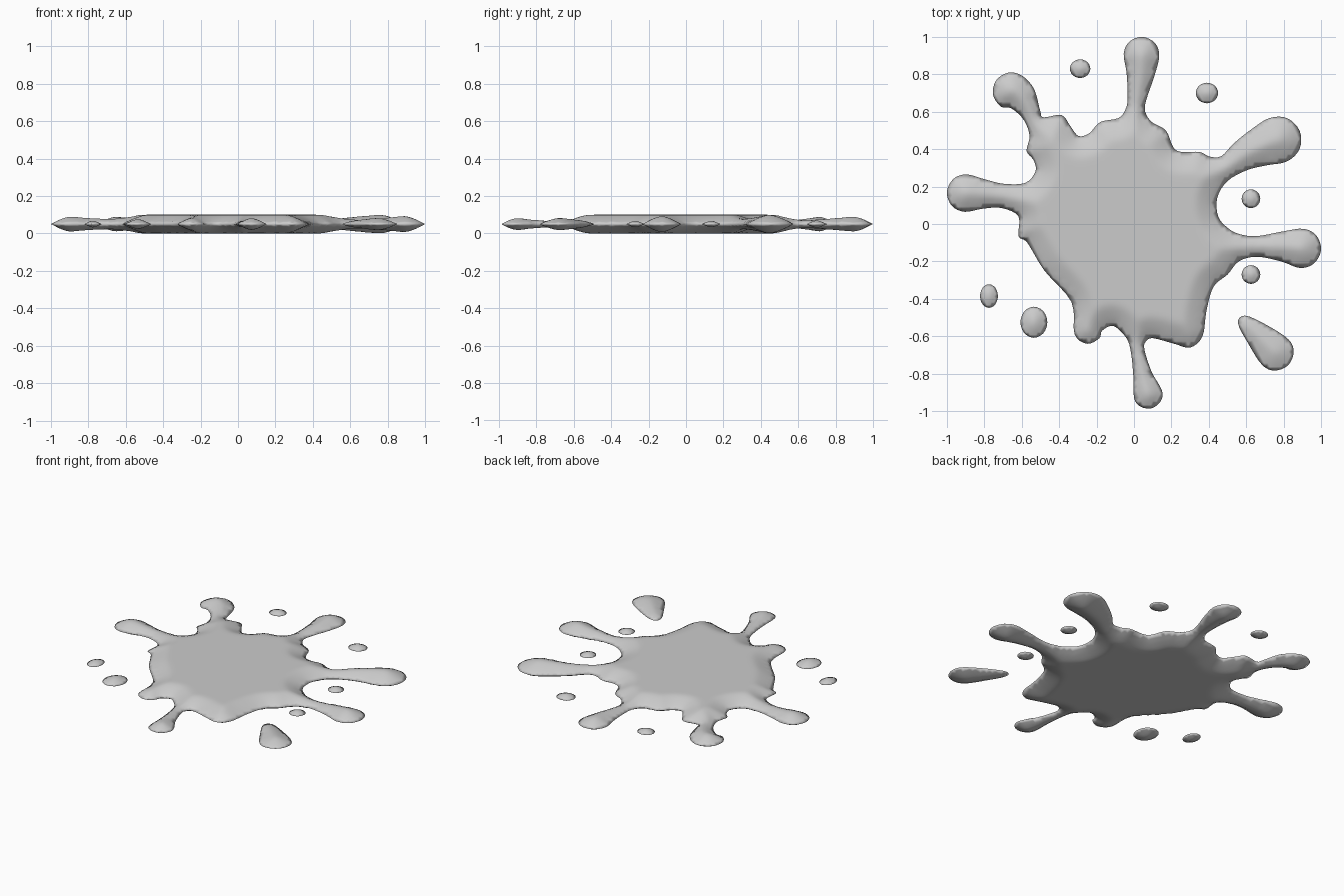
import bpy, bmesh, math
from mathutils import Vector, kdtree
from mathutils.geometry import delaunay_2d_cdt

if "Cube" in bpy.data.objects:
    bpy.data.objects.remove(bpy.data.objects["Cube"])

MID = 0.05      # height of the rim line
THICK = 0.05    # half thickness of the puddle
EDGE = 0.11     # width over which the edge rounds off


def finger(spine):
    """Outline of a finger: out along its left side, round the tip, back on the right."""
    pts = [Vector(s[:2]) for s in spine]
    left, right = [], []
    for i, s in enumerate(spine):
        d = (pts[min(i + 1, len(pts) - 1)] - pts[max(i - 1, 0)]).normalized()
        side = Vector((-d.y, d.x)) * s[2]
        left.append(pts[i] + side)
        right.append(pts[i] - side)
    ang, r = math.atan2(d.y, d.x), spine[-1][2]
    cap = [pts[-1] + r * Vector((math.cos(ang + a), math.sin(ang + a))) for a in (0.8, 0, -0.8)]
    return left + cap + right[::-1]


def spline(p, steps):
    """Closed Catmull-Rom curve through the points."""
    out = []
    for i in range(len(p)):
        a, b, c, d = (Vector(p[(i + k) % len(p)]) for k in (-1, 0, 1, 2))
        for s in range(steps):
            t = s / steps
            out.append(0.5 * (2 * b + (c - a) * t + (2 * a - 5 * b + 4 * c - d) * t * t
                              + (3 * b - a - 3 * c + d) * t ** 3))
    return out


def blob(name, points, steps=4, grid=0.02, thick=THICK):
    """Fill an outline and puff it up symmetrically about its rim."""
    rim = spline(points, steps)
    dense = spline(points, steps * 4)
    kd = kdtree.KDTree(len(dense))
    for i, v in enumerate(dense):
        kd.insert((v.x, v.y, 0), i)
    kd.balance()
    dist = lambda v: kd.find((v.x, v.y, 0))[2]

    lo = Vector((min(v.x for v in rim), min(v.y for v in rim)))
    hi = Vector((max(v.x for v in rim), max(v.y for v in rim)))
    inner = []
    for j in range(int((hi.y - lo.y) / grid) + 1):
        for i in range(int((hi.x - lo.x) / grid) + 1):
            v = lo + Vector((i + 0.5 * (j % 2), j)) * grid
            if dist(v) > 0.6 * grid:
                inner.append(v)
    n = len(rim)
    verts, _, faces, *_ = delaunay_2d_cdt(
        rim + inner, [(i, (i + 1) % n) for i in range(n)], [], 1, 1e-5)

    bm = bmesh.new()
    top, bottom = {}, {}
    for i in {k for f in faces for k in f}:
        v = verts[i]
        d = dist(v)
        h = 0 if d < 1e-4 else thick * min(1, d / EDGE) ** 0.8
        top[i] = bm.verts.new((v.x, v.y, MID + h))
        bottom[i] = bm.verts.new((v.x, v.y, MID - h)) if h else top[i]
    for f in faces:
        if any(top[i] is not bottom[i] for i in f):
            bm.faces.new([top[i] for i in f])
            bm.faces.new([bottom[i] for i in reversed(f)])
    loose = [v for v in bm.verts if not v.link_faces]
    bmesh.ops.delete(bm, geom=loose, context='VERTS')
    for _ in range(2):
        bmesh.ops.smooth_vert(bm, verts=bm.verts, factor=0.5, use_axis_z=True)
    bmesh.ops.recalc_face_normals(bm, faces=bm.faces)
    me = bpy.data.meshes.new(name)
    bm.to_mesh(me)
    bm.free()
    me.shade_smooth()
    bpy.context.collection.objects.link(bpy.data.objects.new(name, me))


# Splash fingers, clockwise from the back: x, y, half width from neck to bulb
fingers = [
    [(.016, .67, .05), (.035, .80, .075), (.04, .905, .095)],
    [(.57, .36, .08), (.67, .41, .105), (.77, .45, .125)],
    [(.655, -.12, .055), (.79, -.12, .08), (.895, -.13, .105)],
    [(.02, -.68, .037), (.045, -.80, .05), (.075, -.91, .077)],
    [(-.70, .15, .065), (-.80, .16, .078), (-.90, .165, .1)],
    [(-.545, .58, .05), (-.595, .67, .08), (-.655, .71, .1)],
]
# Puddle rim between each finger and the next one
rims = [
    [(.06, .60), (.095, .545), (.17, .50), (.21, .41), (.255, .385), (.35, .385), (.405, .36), (.467, .363)],
    [(.50, .23), (.445, .14), (.45, .04), (.50, -.02), (.56, -.053)],
    [(.56, -.20), (.50, -.27), (.425, -.335), (.387, -.465), (.366, -.60), (.30, -.66),
     (.215, -.64), (.10, -.61), (.062, -.63)],
    [(-.04, -.61), (-.11, -.545), (-.17, -.57), (-.185, -.61), (-.25, -.64), (-.318, -.588),
     (-.334, -.417), (-.478, -.25), (-.57, -.10), (-.617, -.065), (-.617, .04)],
    [(-.58, .22), (-.526, .283), (-.537, .342), (-.574, .39), (-.558, .47)],
    [(-.483, .57), (-.387, .582), (-.34, .523), (-.296, .47), (-.238, .486), (-.18, .545),
     (-.083, .566), (-.045, .614)],
]
outline = []
for f, r in zip(fingers, rims):
    outline += finger(f) + [Vector(p) for p in r]
blob("splat_puddle", outline)

# Teardrop at the front right
blob("teardrop", finger([(.575, -.51, .028), (.66, -.59, .07), (.755, -.685, .098)]), thick=0.04)

# Small round droplets: x, y, radius x, radius y
droplets = [(-.288, .83, .055, .05), (.39, .70, .06, .055), (.625, .135, .05, .05),
            (.625, -.27, .05, .05), (-.775, -.385, .048, .063), (-.535, -.525, .072, .083)]
for k, (x, y, rx, ry) in enumerate(droplets):
    ring = [Vector((x + rx * math.cos(a * math.pi / 4), y - ry * math.sin(a * math.pi / 4)))
            for a in range(8)]
    blob(f"droplet_{k + 1}", ring, steps=3, grid=0.015, thick=0.042)
